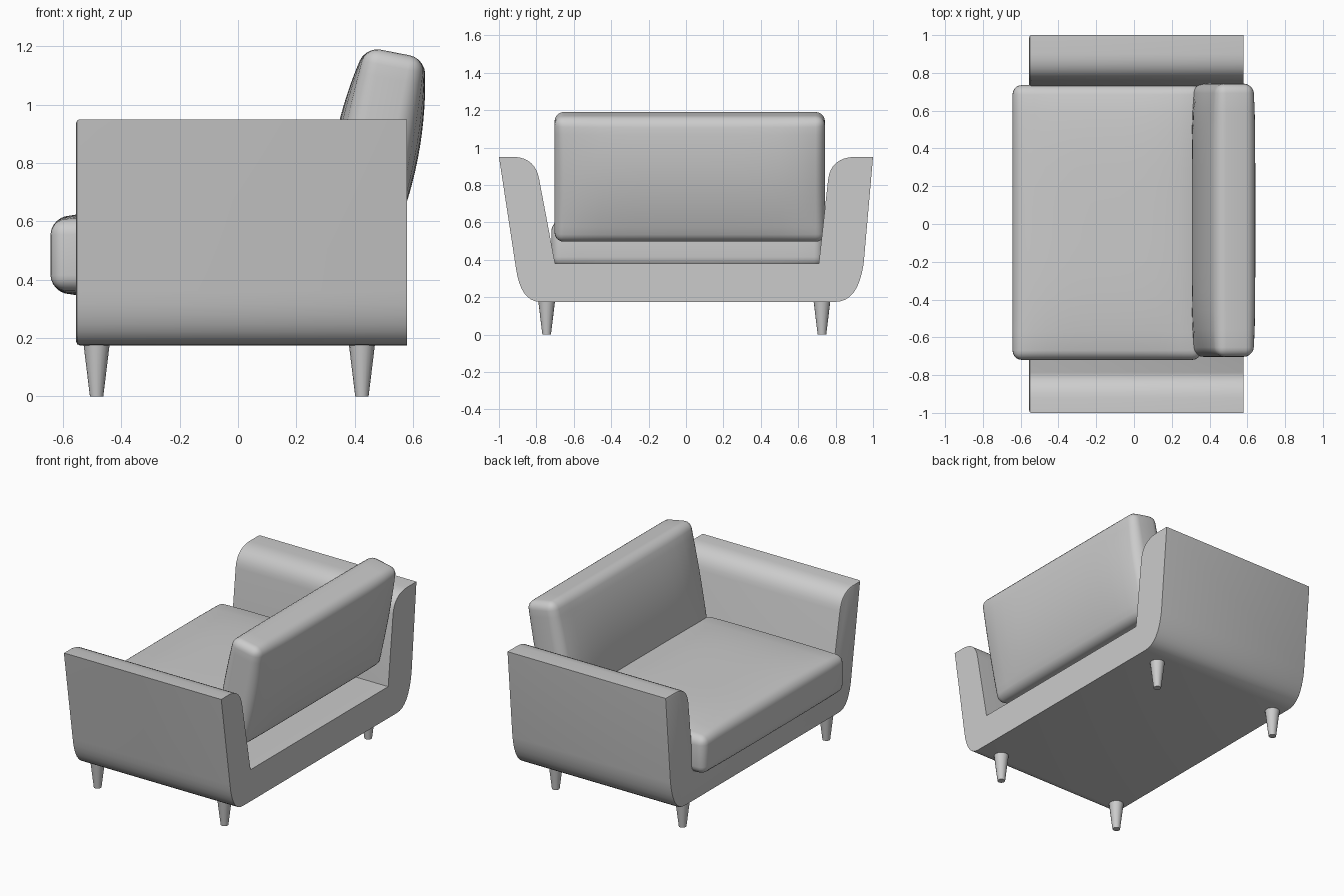
import bpy, bmesh, math
from mathutils import Vector

if "Cube" in bpy.data.objects:
    bpy.data.objects.remove(bpy.data.objects["Cube"])


def finish(bm, name, angle=35):
    bmesh.ops.recalc_face_normals(bm, faces=bm.faces[:])
    mesh = bpy.data.meshes.new(name)
    bm.to_mesh(mesh)
    bm.free()
    ob = bpy.data.objects.new(name, mesh)
    bpy.context.collection.objects.link(ob)
    bpy.ops.object.select_all(action='DESELECT')
    ob.select_set(True)
    bpy.context.view_layer.objects.active = ob
    bpy.ops.object.shade_smooth_by_angle(angle=math.radians(angle))
    return ob


def rounded(a, c, b, n=8):
    """Curved corner from a to b around control point c."""
    a, c, b = Vector(a), Vector(c), Vector(b)
    return [a * (1 - t) ** 2 + c * 2 * t * (1 - t) + b * t * t
            for t in (i / n for i in range(n + 1))]


def cushion(name, size, centre, puff, powers, tilt=0, radius=0.05):
    """Rounded box with bulging top and bottom faces."""
    h = Vector(size) / 2
    bm = bmesh.new()
    bmesh.ops.create_cube(bm, size=1)
    bmesh.ops.scale(bm, vec=size, verts=bm.verts[:])
    bmesh.ops.bevel(bm, geom=bm.edges[:], offset=radius, segments=5,
                    profile=0.5, affect='EDGES')
    n = 14
    for axis in (0, 1):
        inner = h[axis] - radius
        for i in range(1, n):
            co, no = Vector(), Vector()
            co[axis] = inner * (2 * i / n - 1)
            no[axis] = 1
            bmesh.ops.bisect_plane(bm, geom=bm.verts[:] + bm.edges[:] + bm.faces[:],
                                   plane_co=co, plane_no=no)
    for v in bm.verts:
        u = min(1, abs(v.co.x / h.x)) ** powers[0]
        w = min(1, abs(v.co.y / h.y)) ** powers[1]
        v.co.z += puff * (1 - u) * (1 - w) * v.co.z / h.z
    ob = finish(bm, name, 40)
    ob.location = centre
    ob.rotation_euler.y = tilt
    return ob


# U-shaped frame: base and both flared arms, as one (y, z) profile
X0, X1 = -0.555, 0.58
profile = [Vector((-1.0, 0.95))]
profile += rounded((-0.91, 0.36), (-0.885, 0.175), (-0.78, 0.175))
profile += rounded((0.80, 0.175), (0.92, 0.175), (0.95, 0.38))
profile += [Vector((1.0, 0.95))]
profile += rounded((0.90, 0.95), (0.775, 0.945), (0.76, 0.83))
profile += [Vector((0.71, 0.38)), Vector((-0.70, 0.38))]
profile += rounded((-0.785, 0.83), (-0.805, 0.945), (-0.92, 0.95))

bm = bmesh.new()
face = bm.faces.new([bm.verts.new((X0, p.x, p.y)) for p in profile])
ext = bmesh.ops.extrude_face_region(bm, geom=[face], use_keep_orig=True)
bmesh.ops.translate(bm, vec=(X1 - X0, 0, 0),
                    verts=[g for g in ext['geom'] if isinstance(g, bmesh.types.BMVert)])
rim = [e for e in bm.edges if all(abs(v.co.x - X0) < 1e-5 for v in e.verts)]
bmesh.ops.bevel(bm, geom=rim, offset=0.012, segments=2, profile=0.5, affect='EDGES')
finish(bm, "sofa_frame")

# Seat cushion, overhanging the open front of the frame
cushion("seat_cushion", (1.0, 1.455, 0.24), (-0.143, 0.008, 0.485), 0.035, (4, 4))

# Back cushion, leaning backwards
cushion("back_cushion", (0.685, 1.446, 0.205), (0.474, 0.02, 0.843), 0.043, (2, 6),
        tilt=math.radians(-79))

# Tapered legs
for xn, x in (("front", -0.485), ("rear", 0.425)):
    for yn, y in (("left", -0.745), ("right", 0.727)):
        bm = bmesh.new()
        bmesh.ops.create_cone(bm, cap_ends=True, segments=16,
                              radius1=0.023, radius2=0.045, depth=0.18)
        leg = finish(bm, f"{xn}_{yn}_leg")
        leg.location = (x, y, 0.09)
